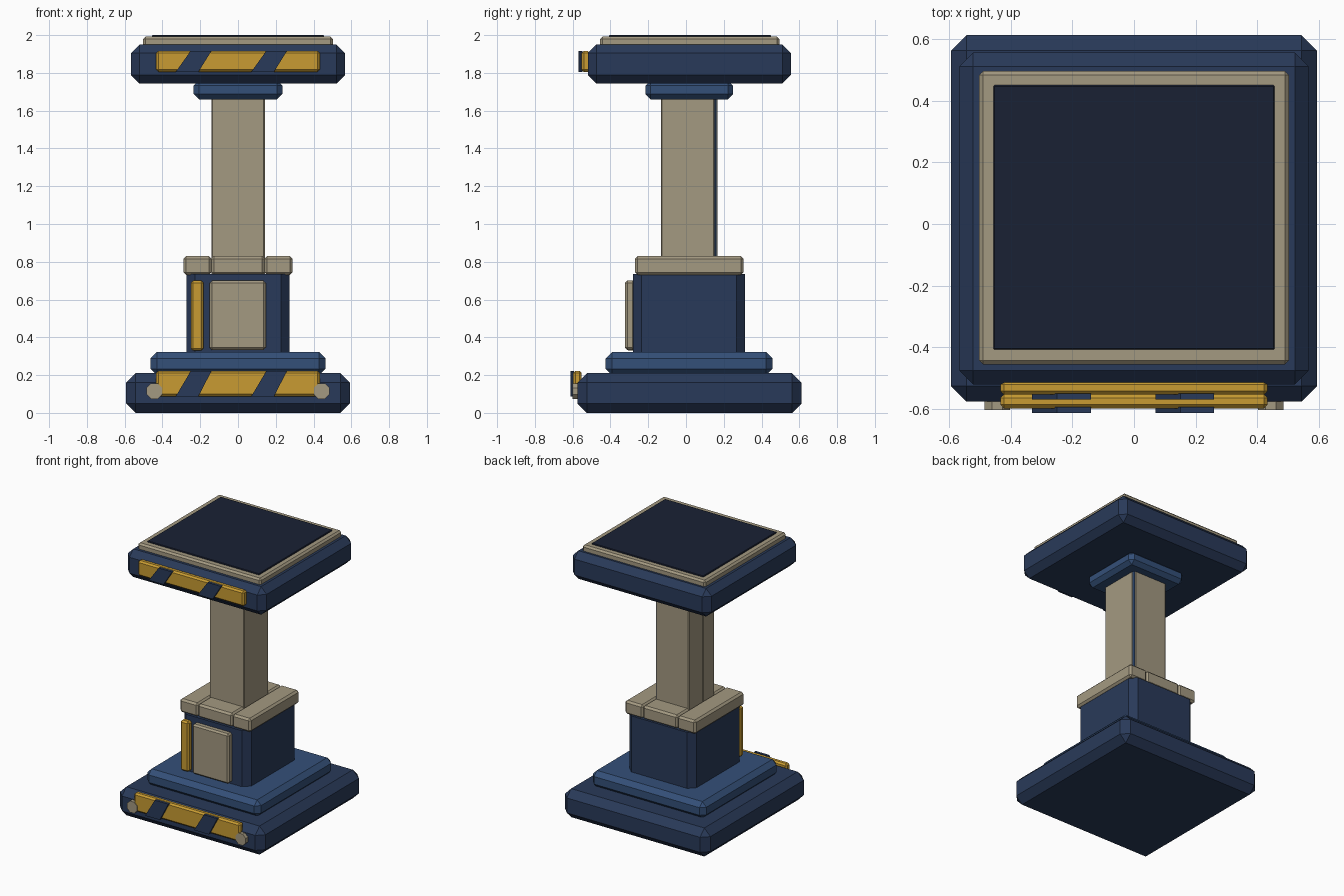
import bpy, bmesh
from mathutils import Matrix, Vector

if "Cube" in bpy.data.objects:
    bpy.data.objects.remove(bpy.data.objects["Cube"])


def material(name, rgb):
    m = bpy.data.materials.new(name)
    m.diffuse_color = (*rgb, 1)
    m.use_nodes = True
    m.node_tree.nodes["Principled BSDF"].inputs["Base Color"].default_value = m.diffuse_color
    return m


NAVY = material("navy", (0.022, 0.042, 0.10))
BLUE = material("blue", (0.034, 0.08, 0.19))
DARK = material("dark", (0.010, 0.015, 0.034))
GOLD = material("gold", (0.58, 0.33, 0.032))
STONE = material("stone", (0.37, 0.32, 0.22))


def finish(name, bm, mat):
    bmesh.ops.recalc_face_normals(bm, faces=bm.faces[:])
    me = bpy.data.meshes.new(name)
    bm.to_mesh(me)
    bm.free()
    me.materials.append(mat)
    ob = bpy.data.objects.new(name, me)
    bpy.context.collection.objects.link(ob)
    return ob


def box(name, x, y, z, mat, bevel=0.0, upright_only=False):
    """Chamfered box from (min, max) ranges."""
    bm = bmesh.new()
    size = [r[1] - r[0] for r in (x, y, z)]
    mid = [(r[0] + r[1]) / 2 for r in (x, y, z)]
    bmesh.ops.create_cube(bm, size=1, matrix=Matrix.Translation(mid) @ Matrix.Diagonal((*size, 1)))
    if bevel:
        edges = [e for e in bm.edges if not upright_only
                 or abs(e.verts[0].co.z - e.verts[1].co.z) > 1e-4]
        bmesh.ops.bevel(bm, geom=edges, offset=bevel, segments=1, affect='EDGES')
    return finish(name, bm, mat)


def slanted_stripe(name, x, y, z, mat):
    """Parallelogram prism leaning to the right."""
    bm = bmesh.new()
    profile = [(x - 0.095, z[0]), (x + 0.025, z[0]), (x + 0.095, z[1]), (x - 0.015, z[1])]
    face = bm.faces.new([bm.verts.new((px, y[0], pz)) for px, pz in profile])
    ext = bmesh.ops.extrude_face_region(bm, geom=[face])
    bmesh.ops.translate(bm, vec=Vector((0, y[1] - y[0], 0)),
                        verts=[v for v in ext["geom"] if isinstance(v, bmesh.types.BMVert)])
    return finish(name, bm, mat)


# Stepped base
box("base_plate", (-0.593, 0.593), (-0.575, 0.612), (0, 0.21), NAVY, 0.05)
box("base_step", (-0.463, 0.463), (-0.425, 0.457), (0.20, 0.322), BLUE, 0.033)

# Lower housing with front panels
box("housing", (-0.273, 0.273), (-0.28, 0.312), (0.30, 0.735), NAVY, 0.045, True)
box("front_panel", (-0.15, 0.147), (-0.323, -0.27), (0.333, 0.70), STONE, 0.012)
box("side_strip", (-0.25, -0.182), (-0.318, -0.27), (0.33, 0.70), GOLD, 0.012)

# Collar of four bars
for side, s in (("left", -1), ("right", 1)):
    box("collar_" + side, sorted((s * 0.14, s * 0.288)), (-0.27, 0.305), (0.73, 0.83), STONE, 0.014)
box("collar_front", (-0.142, 0.142), (-0.27, -0.11), (0.73, 0.83), STONE, 0.014)
box("collar_back", (-0.142, 0.142), (0.145, 0.305), (0.73, 0.83), STONE, 0.014)

# Column: blue core with stone cladding
box("column_core", (-0.125, 0.138), (-0.12, 0.162), (0.70, 1.68), BLUE, 0.008, True)
box("column_cladding_front", (-0.14, 0.128), (-0.133, 0.0), (0.72, 1.67), STONE, 0.006, True)
box("column_cladding_back", (-0.14, 0.128), (0.0, 0.167), (0.72, 1.67), STONE, 0.006, True)
box("column_cladding_right", (0.0, 0.142), (-0.133, 0.152), (0.72, 1.67), STONE, 0.006, True)

# Head
box("neck", (-0.235, 0.235), (-0.215, 0.25), (1.66, 1.76), BLUE, 0.028)
box("top_plate", (-0.566, 0.566), (-0.52, 0.555), (1.743, 1.95), NAVY, 0.045)
box("top_frame", (-0.502, 0.502), (-0.455, 0.495), (1.93, 1.992), STONE, 0.013)
box("top_surface", (-0.456, 0.456), (-0.407, 0.45), (1.97, 2.0), DARK, 0.004)

# Hazard bars on the front of base and head
for part, y, z in (("base", -0.597, (0.087, 0.222)), ("top", -0.553, (1.805, 1.917))):
    box(part + "_hazard_bar", (-0.433, 0.433), (y, y + 0.045), z, GOLD, 0.012)
    for i, x in enumerate((-0.235, 0.165)):
        slanted_stripe(f"{part}_hazard_stripe_{i + 1}", x, (y - 0.015, y + 0.004), z, NAVY)

# Bolts beside the base hazard bar
for side, s in (("left", -1), ("right", 1)):
    bm = bmesh.new()
    bmesh.ops.create_cone(bm, cap_ends=True, segments=8, radius1=0.045, radius2=0.045, depth=0.05,
                          matrix=Matrix.Translation((s * 0.443, -0.577, 0.115))
                          @ Matrix.Rotation(1.5707963, 4, 'X') @ Matrix.Rotation(0.3927, 4, 'Z'))
    finish("bolt_" + side, bm, STONE)
